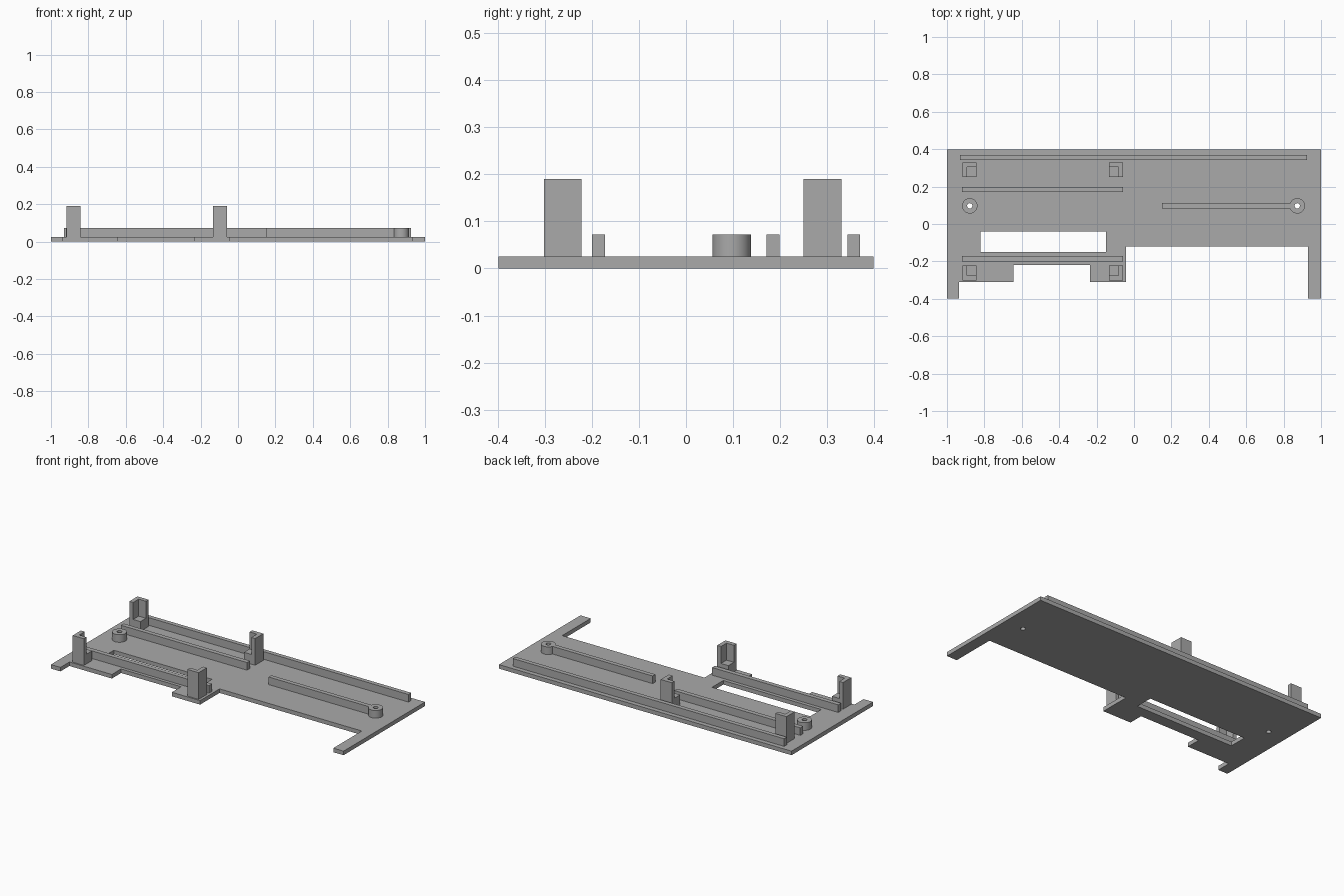
import bpy
import bmesh
from math import cos, sin, pi, radians

cube = bpy.data.objects.get("Cube")
if cube:
    bpy.data.objects.remove(cube, do_unlink=True)

grey = bpy.data.materials.new("plain grey")
grey.use_nodes = True
grey.diffuse_color = (0.4, 0.4, 0.4, 1)
grey.node_tree.nodes["Principled BSDF"].inputs["Base Color"].default_value = (0.4, 0.4, 0.4, 1)

BASE = 0.025      # top of the plate
RAIL = 0.072      # top of rails and bosses
LEDGE = 0.085     # seat inside each corner post
POST = 0.19       # top of the corner posts


def rect(x0, x1, y0, y1):
    return [(x0, y0), (x1, y0), (x1, y1), (x0, y1)]


def circle(cx, cy, r, n=48):
    return [(cx + r * cos(2 * pi * i / n), cy + r * sin(2 * pi * i / n)) for i in range(n)]


def prism(name, loops, z0, z1, smooth=False):
    """Extrude a flat outline (first loop) with holes (other loops)."""
    curve = bpy.data.curves.new(name, 'CURVE')
    curve.dimensions = '2D'
    curve.fill_mode = 'BOTH'
    curve.extrude = (z1 - z0) / 2
    for loop in loops:
        spline = curve.splines.new('POLY')
        spline.points.add(len(loop) - 1)
        for point, (x, y) in zip(spline.points, loop):
            point.co = (x, y, 0, 1)
        spline.use_cyclic_u = True
        spline.use_smooth = False
    temp = bpy.data.objects.new(name + "_profile", curve)
    bpy.context.collection.objects.link(temp)
    bpy.context.view_layer.update()
    graph = bpy.context.evaluated_depsgraph_get()
    mesh = bpy.data.meshes.new_from_object(temp.evaluated_get(graph))
    bpy.data.objects.remove(temp, do_unlink=True)
    bpy.data.curves.remove(curve)

    bm = bmesh.new()
    bm.from_mesh(mesh)
    bmesh.ops.remove_doubles(bm, verts=bm.verts, dist=1e-5)
    bmesh.ops.translate(bm, verts=bm.verts, vec=(0, 0, (z0 + z1) / 2))
    bmesh.ops.recalc_face_normals(bm, faces=bm.faces)
    for face in bm.faces:
        face.smooth = False
    bm.to_mesh(mesh)
    bm.free()
    mesh.materials.clear()
    mesh.materials.append(grey)
    obj = bpy.data.objects.new(name, mesh)
    bpy.context.collection.objects.link(obj)
    if smooth:
        bpy.ops.object.select_all(action='DESELECT')
        obj.select_set(True)
        bpy.context.view_layer.objects.active = obj
        bpy.ops.object.shade_smooth_by_angle(angle=radians(30))
    return obj


# Base plate with its window and two screw holes
bosses = {"right": (-0.878, 0.097), "left": (0.873, 0.097)}
holes = [circle(x, y, 0.014) for x, y in bosses.values()]
outline = [(-1, 0.398), (-1, -0.398), (-0.935, -0.398), (-0.935, -0.31),
           (-0.645, -0.31), (-0.645, -0.22), (-0.235, -0.22), (-0.235, -0.31),
           (-0.042, -0.31), (-0.042, -0.12), (0.93, -0.12), (0.93, -0.398),
           (1, -0.398), (1, 0.398)]
window = rect(-0.82, -0.15, -0.15, -0.04)
prism("base_plate", [outline, window] + holes, 0, BASE)

# Hollow screw bosses
for side, (x, y) in bosses.items():
    prism(side + "_boss", [circle(x, y, 0.041), circle(x, y, 0.014)], BASE, RAIL, smooth=True)

# Raised rails
rails = {"back_rail": (-0.93, 0.925, 0.343, 0.37),
         "upper_slot_rail": (-0.92, -0.058, 0.171, 0.199),
         "lower_slot_rail": (-0.92, -0.058, -0.2, -0.172),
         "boss_rail": (0.15, 0.834, 0.084, 0.111)}
for name, box in rails.items():
    prism(name, [rect(*box)], BASE, RAIL)

# Corner posts: L-shaped walls around a low seat, open towards the middle
WIDE, DEEP, WALL = 0.076, 0.08, 0.026
for side, x, sx in (("right", -0.918, 1), ("left", -0.058, -1)):
    for end, y, sy in (("back", 0.33, -1), ("front", -0.302, 1)):
        xi, yi = x + sx * WALL, y + sy * WALL
        xe, ye = x + sx * WIDE, y + sy * DEEP
        wall = [(x, y), (xe, y), (xe, yi), (xi, yi), (xi, ye), (x, ye)]
        label = end + "_" + side + "_post"
        prism(label + "_wall", [wall], BASE, POST)
        prism(label + "_seat", [rect(xi, xe, yi, ye)], BASE, LEDGE)
